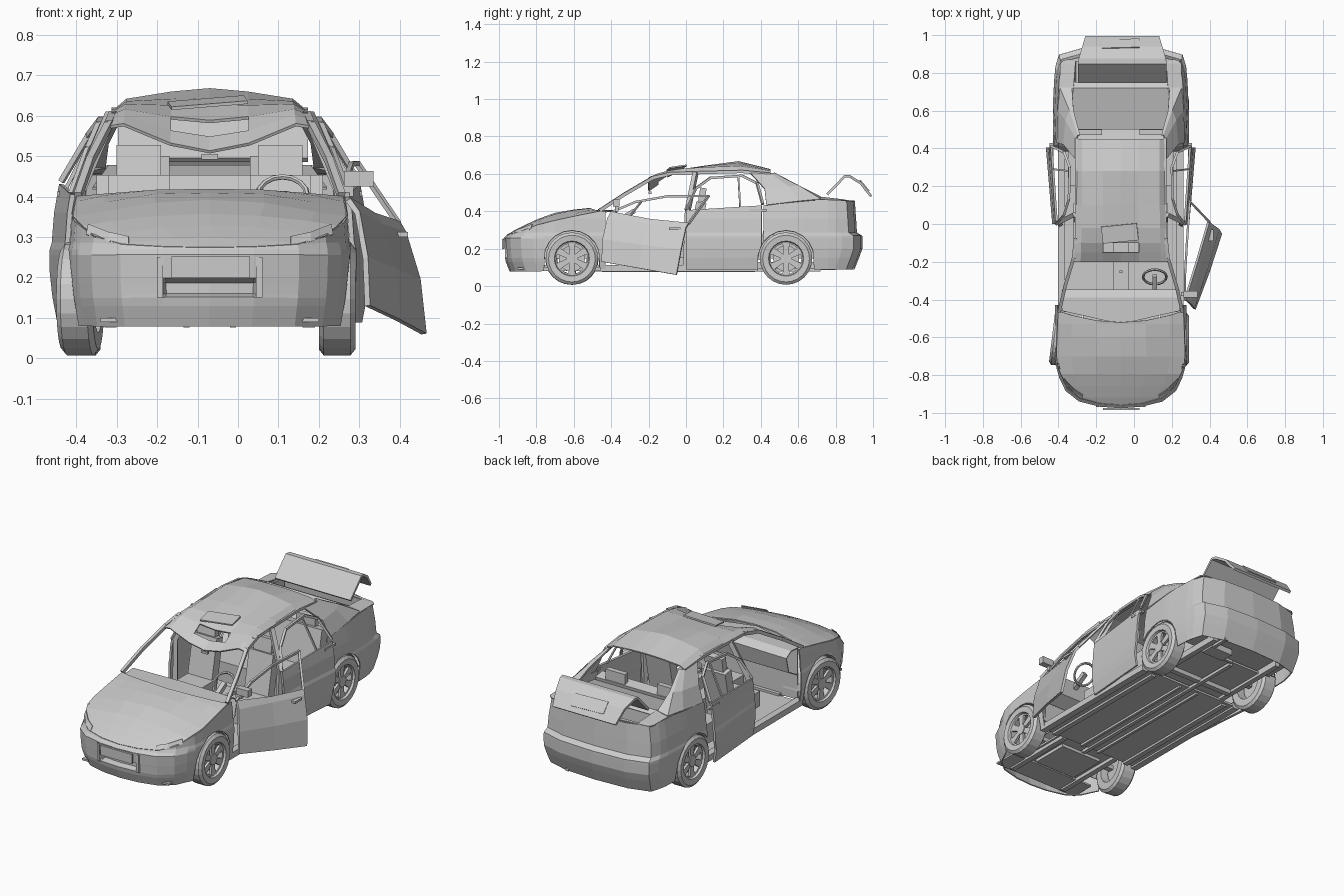
import bpy, bmesh, math, random
from mathutils import Vector, Matrix

if "Cube" in bpy.data.objects:
    bpy.data.objects.remove(bpy.data.objects["Cube"])

CX = -0.07                       # centre line of the car body
FRONT, REAR, ARCH = -0.61, 0.535, 0.15
random.seed(4)
paint = bpy.data.materials.new("grey_paint")
paint.diffuse_color = (0.6, 0.6, 0.6, 1)
paint.use_nodes = True
paint.node_tree.nodes["Principled BSDF"].inputs["Base Color"].default_value = paint.diffuse_color


def finish(name, bm, mirror=False, thick=0, x=CX):
    bmesh.ops.remove_doubles(bm, verts=bm.verts, dist=1e-4)
    bmesh.ops.recalc_face_normals(bm, faces=bm.faces)
    me = bpy.data.meshes.new(name)
    bm.to_mesh(me)
    bm.free()
    ob = bpy.data.objects.new(name, me)
    bpy.context.collection.objects.link(ob)
    me.materials.append(paint)
    ob.location.x = x
    if mirror:
        ob.modifiers.new("mirror", 'MIRROR').use_clip = True
    if thick:
        s = ob.modifiers.new("thickness", 'SOLIDIFY')
        s.thickness, s.offset = thick, 0
    return ob


def add_grid(bm, cols, skip=()):
    vs = [[bm.verts.new(p) for p in c] for c in cols]
    for j, (a, b) in enumerate(zip(vs, vs[1:])):
        for i in range(len(a) - 1):
            if (j, i) not in skip:
                bm.faces.new((a[i], a[i + 1], b[i + 1], b[i]))


def sheet(name, cols, mirror=True, thick=0.006, x=CX, skip=()):
    bm = bmesh.new()
    add_grid(bm, cols, skip)
    return finish(name, bm, mirror, thick, x)


def boxes(name, items, mirror=False, x=CX):
    bm = bmesh.new()
    for lo, hi, *tilt in items:
        lo, hi = Vector(lo), Vector(hi)
        m = Matrix.Translation((lo + hi) / 2) @ Matrix.Rotation(tilt[0] if tilt else 0, 4, 'X')
        bmesh.ops.create_cube(bm, size=1, matrix=m @ Matrix.Diagonal((*(hi - lo), 1)))
    return finish(name, bm, mirror, 0, x)


def beams(name, pts, w=0.016, mirror=True, x=CX):
    bm = bmesh.new()
    for a, b in zip(pts, pts[1:]):
        a, b = Vector(a), Vector(b)
        d = b - a
        m = Matrix.Translation((a + b) / 2) @ d.to_track_quat('Z', 'Y').to_matrix().to_4x4()
        bmesh.ops.create_cube(bm, size=1, matrix=m @ Matrix.Diagonal((w, w, d.length + w * .5, 1)))
    ob = finish(name, bm, False, 0, x)
    if mirror:
        ob.modifiers.new("mirror", 'MIRROR')
    return ob


def interp(tab, v):
    if v <= tab[0][0]:
        return tab[0][1]
    for (a, p), (b, q) in zip(tab, tab[1:]):
        if v <= b:
            return p + (q - p) * (v - a) / (b - a)
    return tab[-1][1]


# body shape: plan width, belt height, side tumblehome, hood crown
WIDTH = [(-.81, .33), (-.7, .347), (-.4, .345), (0, .345), (.4, .35), (.6, .358), (.76, .35)]
BELT = [(-.965, .272), (-.93, .28), (-.875, .30), (-.81, .325), (-.6, .37), (-.45, .40),
        (0, .405), (.4, .43), (.7, .46), (.93, .455)]
SIDE = [(.08, .95), (.15, .985), (.21, 1), (.265, 1), (.285, .985), (.36, .97), (.46, .925)]
CROWN = [(-.965, .272), (-.9, .315), (-.8, .355), (-.7, .387), (-.57, .417), (-.45, .412)]


def low_edge(y):
    for c in (FRONT, REAR):
        if abs(y - c) < ARCH - .0005:
            return .147 + math.sqrt(ARCH ** 2 - (y - c) ** 2)
    return .08 if y < -.7 else .09


def skin(u, y, z):
    k = 1
    if y < -.8:
        k = interp([(.08, .975), (.13, .995), (.15, 1), (.255, 1.008), (.265, .995), (.29, .98)], z)
        if u < .113 and .155 < z < .2:       # recessed lower grille
            k = .965
    if y > .8:
        k = interp([(.09, .96), (.16, .99), (.2, 1.005), (.27, 1.005), (.285, .975), (.46, .962)], z)
    return (u * interp(SIDE, z), y * k, z)


def body_column(u, y, push=0):
    lo, hi = low_edge(y), interp(BELT, y)
    return [skin(u + push, y, min(max(z, lo), hi))
            for z in (.08, .13, .15, .158, .188, .2, .255, .268, .285, .36, .6)]


def arch_stations(c):
    inner = [c - ARCH * .998 * math.cos(k * math.pi / 10) for k in range(11)]
    return [c - ARCH] + inner + [c + ARCH]


def sides(ys):
    return [(interp(WIDTH, y), y) for y in ys]


# front bumper and fenders, then the dented hood
nose = [(0, -.965), (.11, -.957), (.118, -.955), (.22, -.93), (.29, -.875), (.322, -.81)]
front = nose + sides(arch_stations(FRONT) + [-.43])
sheet("front_fenders_and_bumper", [body_column(u, y) for u, y in front])
hood = []
for u, y in nose + sides([-.7, -.6, -.53, -.46]):
    e = Vector(skin(u, y, interp(BELT, y)))
    c = interp(CROWN, y)
    dent = .005 if y > -.85 else 0
    hood.append([(e.x * f, e.y - .06 * (1 - f * f) * (y > -.5),
                  e.z + max(0, c - e.z) * (1 - f * f) + random.uniform(-dent, dent) * (f < 1))
                 for f in (1, .78, .4, 0)])
sheet("hood", hood)

# rear quarters and rear bumper
tail = [(.35, .76), (.343, .83), (.325, .89), (.2, .925), (0, .935)]
rear = sides([y for y in arch_stations(REAR) if y > .4]) + tail
sheet("rear_quarters_and_bumper", [body_column(u, y) for u, y in rear])
sheet("rear_deck_edge", [[(.325, .69, .46), (.25, .72, .475)], [(.32, .85, .457), (.24, .85, .46)],
                         [(.30, .868, .456), (.24, .86, .456)], [(0, .9, .455), (0, .87, .455)]])
sheet("parcel_shelf", [[(0, .5, .42), (0, .72, .475), (0, .75, .46)],
                       [(.29, .5, .42), (.25, .72, .475), (.25, .75, .46)]])
sheet("trunk_tub", [[(0, .74, .46), (0, .75, .24), (0, .88, .24)],
                    [(.24, .74, .46), (.24, .75, .24), (.24, .88, .24)],
                    [(.25, .72, .46), (.25, .75, .45), (.25, .86, .45)]])

# rear doors, standing slightly ajar at the back edge
sheet("rear_doors", [body_column(u, y, .012 + .07 * y) for u, y in
                     sides([.0, .1, .2, .3, .384, .386, .405])], thick=.012)
beams("rear_door_window_frames", [(.34, .0, .41), (.30, .05, .52), (.275, .13, .578), (.27, .3, .59),
                                  (.30, .38, .55), (.365, .41, .44)], .013)
beams("rear_door_dividers", [(.355, .29, .42), (.27, .28, .588)], .009)
boxes("rear_door_handles", [((.357, .34, .4), (.377, .43, .412))], True)

# roof with a crushed front edge, torn open ahead of a loose plate
roof = []
for y, c, m, s, e, w in [(-.2, .51, .542, .577, .572, .245), (-.15, .545, .57, .598, .588, .242),
                         (-.1, .585, .60, .612, .60, .24), (-.02, .622, .622, .625, .607, .238),
                         (.1, .64, .636, .632, .61, .235), (.28, .664, .65, .638, .612, .235),
                         (.45, .622, .618, .612, .598, .235)]:
    roof.append([(0, y, c), (w * .4, y, c * .4 + m * .6), (w * .87, y, s), (w, y, e)])
sheet("roof", roof, thick=.008, skip={(1, 0)})
roof_plate = boxes("loose_roof_plate", [((-.095, -.045, -.004), (.095, .045, .004))])
roof_plate.location = (-.075, -.05, .632)
roof_plate.rotation_euler = (.15, -.08, .1)

# pillars and rails
beams("windscreen_pillars", [(.325, -.46, .405), (.295, -.33, .49), (.25, -.18, .578), (.24, -.08, .602)], .018)
beams("roof_rails", [(.235, -.1, .60), (.235, .1, .607), (.235, .3, .612), (.235, .45, .598)], .016)
beams("middle_pillars", [(.32, .0, .1), (.325, .01, .41), (.245, .05, .6)], .024)
sheet("rear_pillars", [[(.235, .34, .608), (.30, .42, .52), (.335, .43, .432)],
                       [(.235, .45, .60), (.29, .55, .53), (.33, .6, .452)],
                       [(.225, .47, .60), (.27, .6, .535), (.32, .72, .462)],
                       [(.215, .47, .603), (.25, .6, .535), (.258, .72, .474)]], thick=.01)

# open front door on the right, its window frame and mirror
sheet("open_front_door", [[(.32, -.45, .13), (.315, -.445, .25), (.295, -.42, .36), (.27, -.4, .395)],
                          [(.395, -.25, .095), (.385, -.23, .22), (.35, -.2, .33), (.335, -.19, .355)],
                          [(.46, -.05, .06), (.445, -.025, .195), (.41, .0, .31), (.395, .015, .335)]],
      False, .014, 0)
beams("open_door_window_frame", [(.27, -.4, .395), (.27, -.27, .45), (.28, -.1, .48), (.295, .12, .482),
                                 (.395, .015, .335)], .012, False, 0)
boxes("door_mirror", [((.262, -.39, .425), (.335, -.355, .463)), ((.25, -.38, .40), (.285, -.36, .43))], x=0)
boxes("open_door_handle", [((.395, -.09, .30), (.42, -.03, .312))], x=0)

# bent trunk lid, raised, with its rear plate
lid = [(.755, .49), (.85, .588), (.875, .587), (.935, .55), (.99, .48)]
sheet("trunk_lid", [[(x * (1 - 1.3 * max(0, y - .86)), y, z) for y, z in lid]
                    for x in (-.235, 0, .235)], False, .014, -.062)
sheet("rear_plate", [[(-.1, .93, .565), (-.1, .975, .513)], [(.1, .935, .562), (.1, .98, .509)]],
      False, .005)

# nose details: plate, grille uprights, headlights
boxes("front_plate", [((-.095, -.985, .198), (.1, -.974, .252))])
boxes("grille_uprights", [((.115, -.968, .15), (.13, -.94, .25))], True)
sheet("headlights", [[(.2, -.922, .281), (.2, -.905, .301)], [(.25, -.892, .288), (.25, -.872, .312)],
                     [(.305, -.83, .306), (.3, -.82, .332)]], thick=.003)
sheet("dashboard", [[(0, -.53, .405), (0, -.39, .405), (0, -.35, .38), (0, -.37, .29), (0, -.44, .25)],
                    [(.31, -.46, .395), (.31, -.39, .40), (.31, -.35, .375), (.31, -.37, .29), (.31, -.44, .25)]])

# floor pan, sills and underbody pieces
boxes("floor_pan", [((-.3, -.45, .088), (.3, .385, .1)), ((-.2, -.77, .1), (.2, -.44, .112)),
                    ((-.27, -.9, .09), (.27, -.76, .1)), ((-.2, .37, .11), (.2, .71, .122)),
                    ((-.29, .69, .13), (.29, .87, .138)), ((-.3, -.465, .1), (.3, -.46, .39))])
boxes("sills", [((.295, -.46, .078), (.333, .385, .112))], True)
boxes("floor_rails", [((.05, -.45, .076), (.065, .37, .09)), ((.23, -.45, .076), (.26, .37, .09)),
                      ((.16, -.88, .08), (.19, -.45, .11)), ((.2, .37, .095), (.23, .85, .13))], True)
boxes("axles", [((-.29, -.63, .13), (.29, -.6, .155)), ((-.29, .52, .13), (.29, .55, .155)),
                ((-.13, -.74, .082), (.13, -.52, .105)), ((-.2, .45, .085), (.2, .48, .11))])
boxes("exhaust", [((-.01, -.5, .078), (.012, .72, .095)), ((.06, .72, .085), (.2, .8, .12)),
                  ((0, .72, .09), (.07, .735, .105)), ((.17, .8, .09), (.19, .9, .105))])
for label, yc in (("front", FRONT), ("rear", REAR)):
    arc = [(yc + ARCH * math.cos(k * math.pi / 10), .147 + ARCH * math.sin(k * math.pi / 10)) for k in range(11)]
    sheet(label + "_wheel_wells", [[(.21, yc, .147), (.21, y, z), (.333, y, z)] for y, z in arc], thick=.004)

# seats, console, mirror and steering wheel
boxes("front_seats", [((.09, -.2, .15), (.25, .04, .235)), ((.1, .03, .2), (.25, .085, .45), -.2),
                      ((.12, .07, .45), (.23, .105, .525), -.15)], True)
boxes("rear_bench", [((-.28, .2, .14), (.28, .42, .25)), ((-.28, .42, .2), (.28, .48, .45), -.2),
                     ((.1, .47, .44), (.22, .5, .5)), ((-.22, .47, .44), (-.1, .5, .5))])
boxes("centre_console", [((-.04, -.36, .1), (.04, .05, .21)), ((-.008, -.26, .2), (.008, -.245, .28))])
boxes("inner_mirror", [((-.02, -.2, .492), (.02, -.185, .505))])
bpy.ops.mesh.primitive_torus_add(location=(.11, -.28, .40), rotation=(.9, 0, 0), major_radius=.062,
                                 minor_radius=.007, major_segments=16, minor_segments=6)
bpy.context.object.name = "steering_wheel"
bpy.context.object.data.materials.append(paint)
beams("steering_column", [(.11, -.28, .40), (.11, -.38, .34)], .025, False, 0)


# wheels: lathed tyre and rim, six flared spokes, hub and brake disc
def wheel(name, x, y, turn):
    bm = bmesh.new()
    prof = [(.084, -.045), (.125, -.045), (.14, -.033), (.14, .033), (.125, .045), (.094, .042),
            (.09, .03), (.082, .028), (.084, -.045)]
    ring = [2 * math.pi * k / 24 for k in range(25)]
    add_grid(bm, [[(w, r * math.cos(a), r * math.sin(a)) for r, w in prof] for a in ring])
    for k in range(6):
        rot = Matrix.Rotation(k * math.pi / 3, 4, 'X')
        new = bmesh.ops.create_cube(bm, size=1, matrix=Matrix.Translation((.022, 0, .052))
                                    @ Matrix.Diagonal((.014, .026, .072, 1)))["verts"]
        for v in new:
            v.co.y *= 1.5 if v.co.z > .05 else .9
            v.co = rot @ v.co
    side = Matrix.Rotation(math.pi / 2, 4, 'Y')
    for r, w, d in ((.03, .022, .022), (.07, -.005, .012)):
        bmesh.ops.create_cone(bm, cap_ends=True, segments=16, radius1=r, radius2=r, depth=d,
                              matrix=Matrix.Translation((w, 0, 0)) @ side)
    ob = finish(name, bm)
    ob.location = (x, y, .147)
    ob.rotation_euler = (0, 0, turn)


wheel("front_right_wheel", CX + .315, FRONT, 0)
wheel("front_left_wheel", CX - .32, FRONT, math.pi - .12)
wheel("rear_right_wheel", CX + .315, REAR, 0)
wheel("rear_left_wheel", CX - .315, REAR, math.pi)
